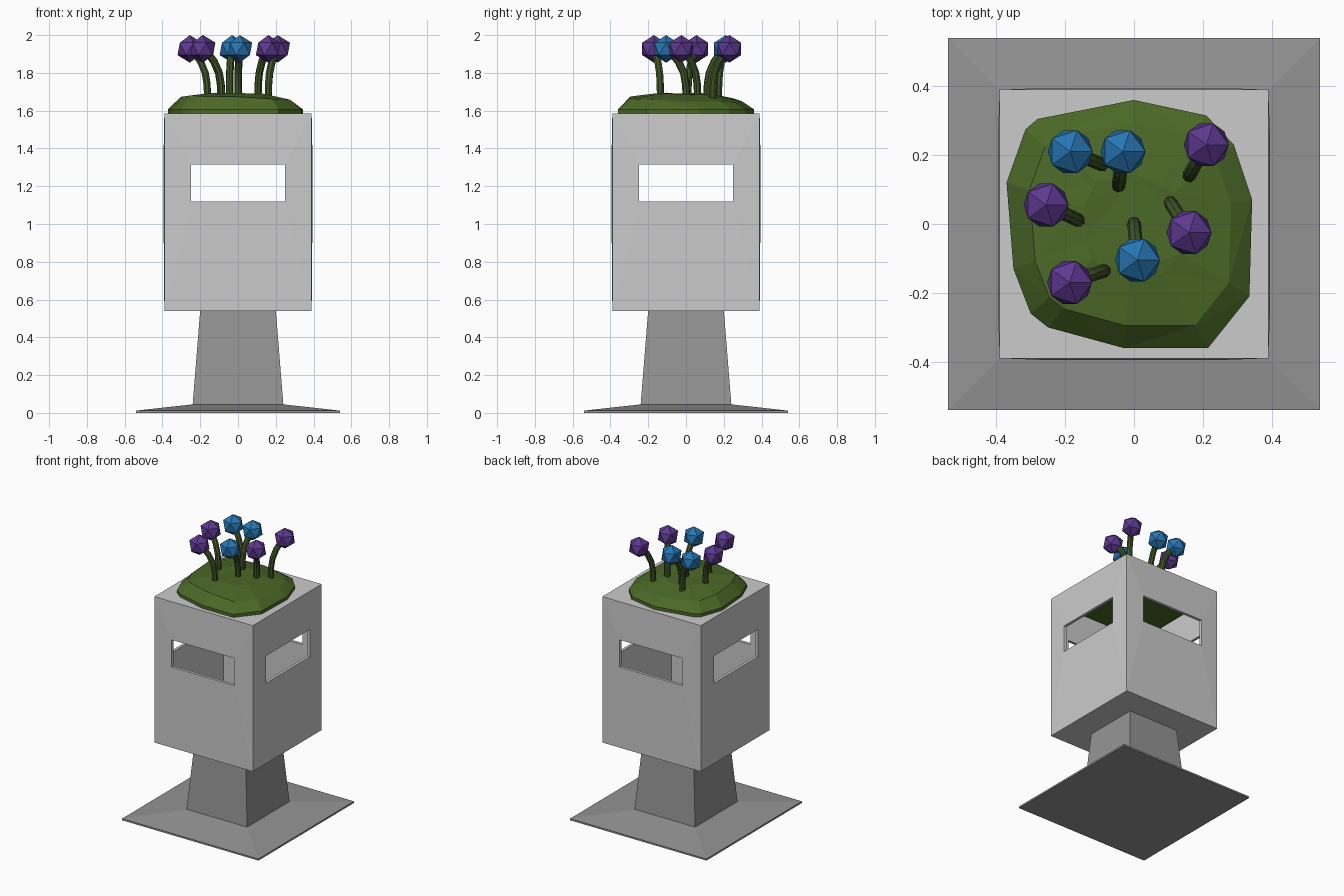
import bpy, bmesh, math
from mathutils import Vector

if "Cube" in bpy.data.objects:
    bpy.data.objects.remove(bpy.data.objects["Cube"])


def material(name, rgb):
    m = bpy.data.materials.new(name)
    m.diffuse_color = (*rgb, 1)
    m.use_nodes = True
    m.node_tree.nodes["Principled BSDF"].inputs["Base Color"].default_value = m.diffuse_color
    return m


DARK = material("dark_grey", (0.3, 0.3, 0.3))
MOSS = material("moss_green", (0.07, 0.14, 0.02))
STEM = material("stem_green", (0.05, 0.09, 0.02))
BLUE = material("blue", (0.02, 0.18, 0.45))
PURPLE = material("purple", (0.11, 0.04, 0.28))


def add_object(name, bm, mat=None):
    bmesh.ops.remove_doubles(bm, verts=bm.verts, dist=1e-5)
    bmesh.ops.recalc_face_normals(bm, faces=bm.faces)
    me = bpy.data.meshes.new(name)
    bm.to_mesh(me)
    bm.free()
    ob = bpy.data.objects.new(name, me)
    bpy.context.collection.objects.link(ob)
    if mat:
        me.materials.append(mat)
    return ob


def loft(bm, rings):
    """Join rings of points and cap both ends."""
    vs = [[bm.verts.new(p) for p in r] for r in rings]
    n = len(vs[0])
    for a, b in zip(vs, vs[1:]):
        for i in range(n):
            j = (i + 1) % n
            bm.faces.new((a[i], a[j], b[j], b[i]))
    bm.faces.new(vs[0][::-1])
    bm.faces.new(vs[-1])


def square(h, z):
    return [(-h, -h, z), (h, -h, z), (h, h, z), (-h, h, z)]


# Foot plate and tapered pedestal
bm = bmesh.new()
loft(bm, [square(0.54, 0), square(0.54, 0.012), square(0.24, 0.045), square(0.2, 0.545)])
add_object("pedestal", bm, DARK)

# Box with a window in each slightly bulging wall
H, Z0, Z1 = 0.39, 0.54, 1.585
bm = bmesh.new()
for k in range(4):
    c, s = round(math.cos(k * math.pi / 2)), round(math.sin(k * math.pi / 2))

    def wall_point(x, y, z):
        return bm.verts.new((c * x - s * y, s * x + c * y, z))
    outer = [wall_point(x, -H, z) for x, z in ((-H, Z0), (H, Z0), (H, Z1), (-H, Z1))]
    inner = [wall_point(x, -H - 0.005, z)
             for x, z in ((-0.25, 1.12), (0.25, 1.12), (0.25, 1.315), (-0.25, 1.315))]
    for i in range(4):
        j = (i + 1) % 4
        bm.faces.new((outer[i], outer[j], inner[j], inner[i]))
for z in (Z0, Z1):
    bm.faces.new([bm.verts.new(p) for p in square(H, z)])
box = add_object("box", bm)
sol = box.modifiers.new("thickness", 'SOLIDIFY')
sol.thickness = 0.02
sol.offset = -1

# Soil lining under the lid
bm = bmesh.new()
loft(bm, [square(0.368, 1.545), square(0.368, 1.566)])
add_object("soil", bm, MOSS)

# Low-poly moss mound
outline = [(0, .36), (-.28, .305), (-.315, .275), (-.37, .12), (-.35, -.13), (-.30, -.26),
           (-.25, -.30), (-.03, -.36), (.215, -.36), (.335, -.21), (.343, .07), (.29, .23), (.21, .315)]
bm = bmesh.new()
rings = [[(x, y, 1.575) for x, y in outline], [(x, y, 1.607) for x, y in outline]]
for f, z in ((0.82, 1.66), (0.4, 1.687)):
    rings.append([(x * f, y * f, z - 0.05 * f * (x + y * 0.8) * f + 0.004 * (i % 2))
                  for i, (x, y) in enumerate(outline)])
loft(bm, rings)
bmesh.ops.triangulate(bm, faces=[f for f in bm.faces if f.normal.z > -0.9 and f.calc_center_median().z > 1.6])
add_object("moss_mound", bm, MOSS)

# Flowers: stem foot x, y, then head x, y
flowers = [
    (-.09, .172, -.185, .21, BLUE), (-.045, .11, -.032, .21, BLUE), (0, .003, .01, -.105, BLUE),
    (.16, .14, .21, .23, PURPLE), (-.16, .01, -.255, .055, PURPLE),
    (.105, .063, .16, -.025, PURPLE), (-.085, -.135, -.187, -.17, PURPLE)]
for n, (bx, by, hx, hy, mat) in enumerate(flowers, 1):
    # Bent stem
    cu = bpy.data.curves.new(f"stem_{n}", 'CURVE')
    cu.dimensions = '3D'
    cu.bevel_depth = 0.02
    cu.bevel_resolution = 2
    sp = cu.splines.new('POLY')
    path = [(0, 1.64), (0.04, 1.74), (0.14, 1.80), (0.4, 1.86), (0.85, 1.92)]
    sp.points.add(len(path) - 1)
    a, b = Vector((bx, by)), Vector((hx, hy))
    for p, (t, z) in zip(sp.points, path):
        p.co = (*a.lerp(b, t), z, 1)
    sp.use_smooth = False
    cu.materials.append(STEM)
    bpy.context.collection.objects.link(bpy.data.objects.new(f"stem_{n}", cu))
    # Faceted flower head
    bm = bmesh.new()
    bmesh.ops.create_icosphere(bm, subdivisions=1, radius=0.073)
    bmesh.ops.translate(bm, verts=bm.verts, vec=(hx, hy, 1.927))
    add_object(f"flower_head_{n}", bm, mat)
